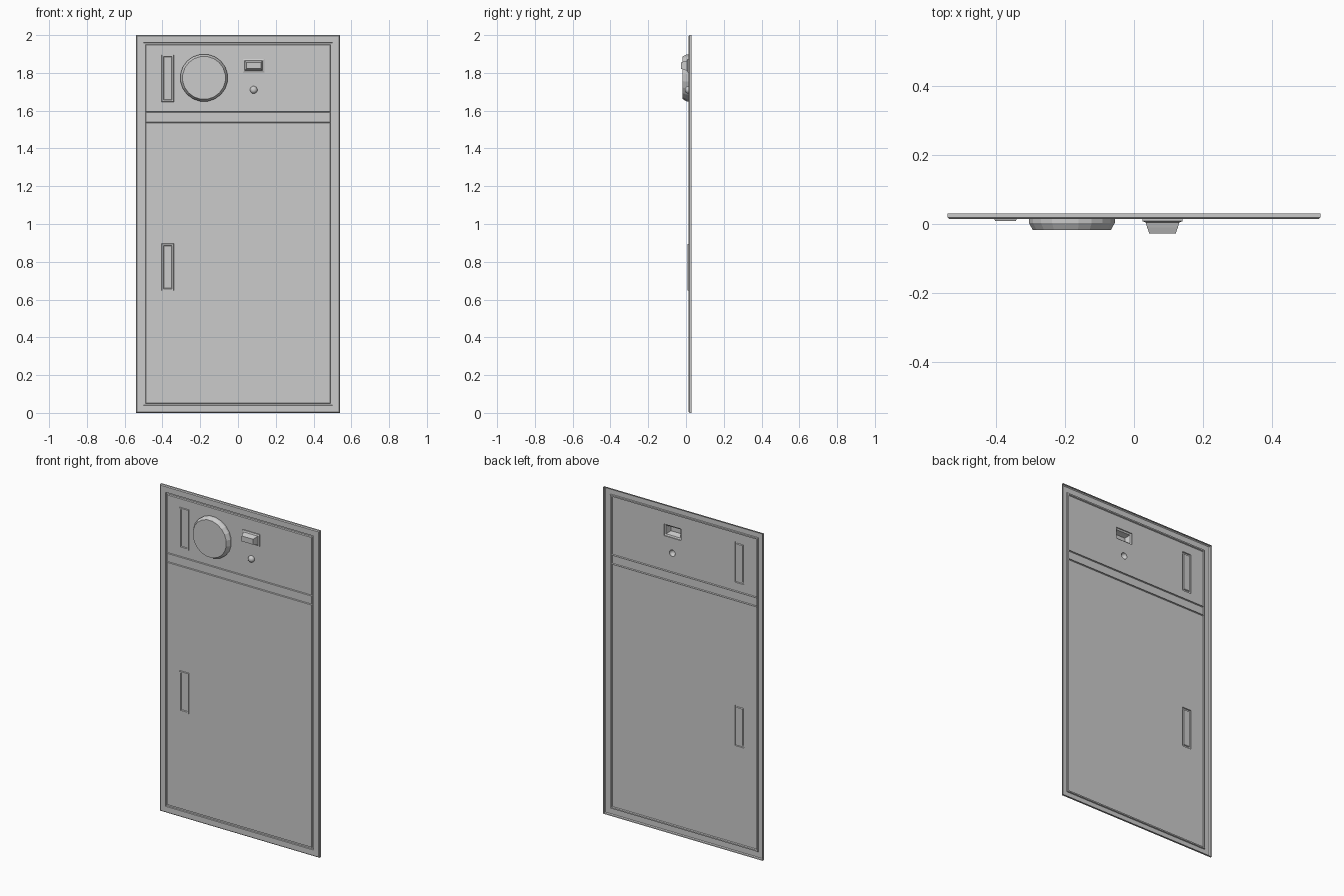
import bpy, bmesh, math

if "Cube" in bpy.data.objects:
    bpy.data.objects.remove(bpy.data.objects["Cube"])

grey = bpy.data.materials.new("plain grey")
grey.use_nodes = True
COLOUR = (0.6, 0.6, 0.6, 1)
grey.diffuse_color = COLOUR
grey.node_tree.nodes["Principled BSDF"].inputs["Base Color"].default_value = COLOUR

FRONT = 0.014    # depth of the sheet's front face
GROOVE = 0.021   # depth of the seams


def rect(x0, x1, z0, z1):
    return lambda d: [(x0 + d, z0 + d), (x1 - d, z0 + d), (x1 - d, z1 - d), (x0 + d, z1 - d)]


def ngon(cx, cz, r, n):
    angles = [math.tau * (i + 0.5) / n for i in range(n)]
    return lambda d: [(cx + (r - d) * math.cos(a), cz + (r - d) * math.sin(a)) for a in angles]


def shell(bm, shape, profile, cap=True):
    """Skin an outline through (inset, depth) steps, optionally capping the last."""
    rings = [[bm.verts.new((x, y, z)) for x, z in shape(d)] for d, y in profile]
    for a, b in zip(rings, rings[1:]):
        for i in range(len(a)):
            j = (i + 1) % len(a)
            bm.faces.new((a[i], a[j], b[j], b[i]))
    if cap:
        bm.faces.new(rings[-1])


def sheet(bm, outer, holes, y):
    """Flat face with openings behind the raised details."""
    edges = []
    for shape in [outer] + holes:
        ring = [bm.verts.new((x, y, z)) for x, z in shape(0)]
        edges += [bm.edges.new((ring[i - 1], ring[i])) for i in range(len(ring))]
    bmesh.ops.triangle_fill(bm, use_beauty=True, use_dissolve=False, edges=edges, normal=(0, -1, 0))


def finish(name, bm):
    bmesh.ops.remove_doubles(bm, verts=bm.verts, dist=0.0001)
    bmesh.ops.recalc_face_normals(bm, faces=bm.faces)
    # open sheets must face the front
    if sum(f.normal.y * f.calc_area() for f in bm.faces) > 0:
        bmesh.ops.reverse_faces(bm, faces=bm.faces)
    mesh = bpy.data.meshes.new(name)
    bm.to_mesh(mesh)
    bm.free()
    mesh.materials.append(grey)
    obj = bpy.data.objects.new(name, mesh)
    bpy.context.collection.objects.link(obj)
    return obj


def part(name, shape, profile, cap=True):
    bm = bmesh.new()
    shell(bm, shape, profile, cap)
    return finish(name, bm)


# Outer frame with a turned-back rim and a seam on its inner side
part("outer_frame", rect(-0.54, 0.54, 0, 2),
     [(0, 0.03), (0, 0.019), (0.005, FRONT), (0.039, FRONT), (0.041, GROOVE), (0.049, GROOVE)], cap=False)

# Outlines of the raised details
upper_grip = rect(-0.404, -0.34, 1.647, 1.896)
lower_grip = rect(-0.404, -0.34, 0.647, 0.896)
button = rect(0.025, 0.14, 1.803, 1.874)
stud = ngon(0.083, 1.71, 0.02, 12)

# Door sheets, each edged by a seam
for name, z0, z1, holes in [("lower_door", 0.049, 1.538, [lower_grip]),
                            ("middle_strip", 1.538, 1.593, []),
                            ("control_panel", 1.593, 1.951, [upper_grip, button, stud])]:
    outline = rect(-0.491, 0.491, z0, z1)
    bm = bmesh.new()
    shell(bm, outline, [(0, GROOVE), (0.003, FRONT)], cap=False)
    sheet(bm, rect(-0.488, 0.488, z0 + 0.003, z1 - 0.003), holes, FRONT)
    finish(name, bm)

# Recessed grips with raised lips
for name, outline in [("upper_grip", upper_grip), ("lower_grip", lower_grip)]:
    part(name, outline, [(0, FRONT), (0.002, 0.008), (0.010, 0.008), (0.013, FRONT)])

# Round dial, flared button and small stud
part("dial", ngon(-0.18, 1.774, 0.126, 20),
     [(0, FRONT), (0, 0.003), (0.012, -0.018)])
part("button", button,
     [(0, FRONT), (0, 0.008), (0.009, 0.004), (0.013, -0.01), (0.019, -0.027)])
dome = part("stud", stud,
            [(0, FRONT), (0, 0.008), (0.003, 0.001), (0.009, -0.004), (0.015, -0.006)])
for face in dome.data.polygons:
    face.use_smooth = True
